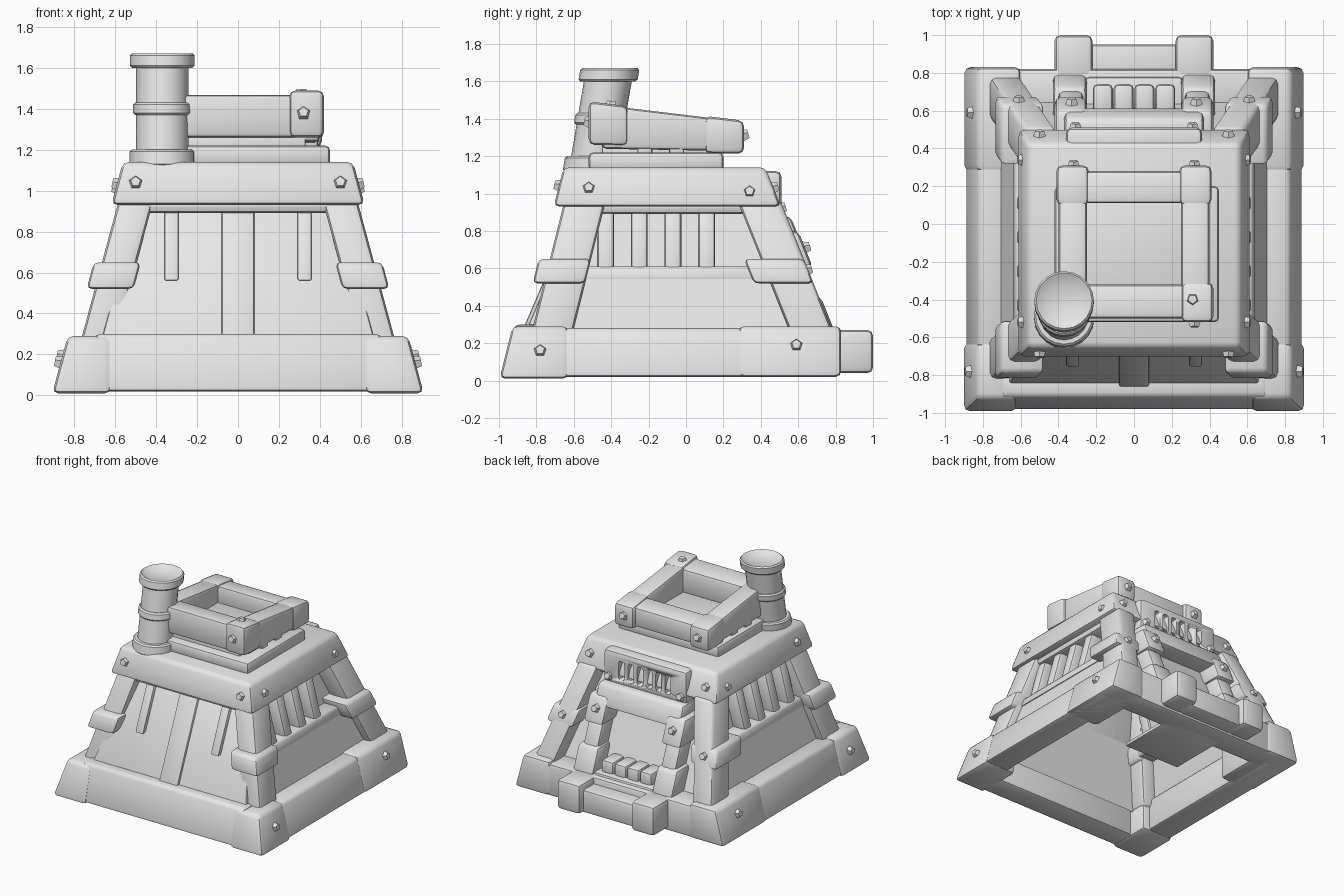
import bpy, bmesh, math
from mathutils import Vector

if "Cube" in bpy.data.objects:
    bpy.data.objects.remove(bpy.data.objects["Cube"], do_unlink=True)

COLOUR = (.8, .8, .8, 1)
grey = bpy.data.materials.new("plain_grey")
grey.use_nodes = True
grey.diffuse_color = COLOUR
grey.node_tree.nodes["Principled BSDF"].inputs["Base Color"].default_value = COLOUR

# How far the sides, front, flared front wall and back lean inwards per unit of height
SIDE_SLOPE, FRONT_SLOPE, FLARE_SLOPE, BACK_SLOPE = .27, .25, .43, .4
# The crate gets lower towards the back, measured from its base
CRATE_BASE, CRATE_DROP = 1.2, .43


def finish(name, bm, mirror=False):
    """Turn a bmesh into a smooth shaded object, optionally mirrored in x."""
    bmesh.ops.recalc_face_normals(bm, faces=bm.faces)
    mesh = bpy.data.meshes.new(name)
    bm.to_mesh(mesh)
    bm.free()
    mesh.materials.append(grey)
    part = bpy.data.objects.new(name, mesh)
    bpy.context.collection.objects.link(part)
    bpy.ops.object.select_all(action='DESELECT')
    part.select_set(True)
    bpy.context.view_layer.objects.active = part
    bpy.ops.object.shade_smooth_by_angle(angle=math.radians(38))
    if mirror:
        part.modifiers.new("mirror", 'MIRROR')
    return part


def box(name, x, y, z, lean="", bevel=.025, mirror=False, hollow=False, outer_only=False):
    """Rounded box from ranges; lean letters pull it onto the sloping sides."""
    bm = bmesh.new()
    bmesh.ops.create_cube(bm)
    for vert in bm.verts:
        px, py, pz = x[vert.co.x > 0], y[vert.co.y > 0], z[vert.co.z > 0]
        outer_x = not outer_only or abs(px) == max(map(abs, x))
        outer_y = not outer_only or abs(py) == max(map(abs, y))
        vert.co = px, py, pz
        if "x" in lean and outer_x:
            vert.co.x -= math.copysign(SIDE_SLOPE * pz, px)
        if "y" in lean and outer_y:
            vert.co.y -= BACK_SLOPE * pz if py > 0 else -FRONT_SLOPE * pz
        if "f" in lean:
            vert.co.y += FLARE_SLOPE * pz
        if "z" in lean:
            vert.co.z += (CRATE_BASE - pz) * (py + .5) * CRATE_DROP
    bm.normal_update()
    if hollow:
        flat = [face for face in bm.faces if abs(face.normal.z) > .9]
        bmesh.ops.delete(bm, geom=flat, context='FACES_ONLY')
    else:
        bmesh.ops.bevel(bm, geom=bm.edges[:], offset=bevel, segments=2,
                        profile=.5, affect='EDGES', clamp_overlap=True)
    return finish(name, bm, mirror)


def bolt(name, position, normal, mirror=True):
    """Five-sided bolt head facing along the normal."""
    bm = bmesh.new()
    bmesh.ops.create_cone(bm, cap_ends=True, segments=5, radius1=.042, radius2=.025, depth=.05)
    bm.transform(Vector(normal).to_track_quat('Z', 'Y').to_matrix().to_4x4())
    bmesh.ops.translate(bm, verts=bm.verts, vec=position)
    return finish(name, bm, mirror)


def pipe(name, radius, bottom, top, dish=False, steps=20):
    """Section of the leaning chimney with softened rims."""
    rim = .01
    profile = [(radius - rim, bottom), (radius, bottom + rim), (radius, top - rim), (radius - rim, top)]
    if dish:
        profile.append((radius * .6, top - .03))
    bm = bmesh.new()
    rings = []
    for r, z in profile:
        turns = [math.tau * k / steps for k in range(steps)]
        rings.append([bm.verts.new((r * math.cos(t) - .37, r * math.sin(t) + .17 * z - .69, z))
                      for t in turns])
    for low, high in zip(rings, rings[1:]):
        for k in range(steps):
            bm.faces.new((low[k - 1], low[k], high[k], high[k - 1]))
    bm.faces.new(rings[0])
    bm.faces.new(rings[-1])
    return finish(name, bm)


FRONT, BACK, SIDE = (0, -1, .2), (0, 1, .3), (1, 0, .2)

# Hollow base frame: four beams and heavier corners
box("base_front_beam", x=(-.7, .7), y=(-.99, -.78), z=(.02, .3), lean="y", outer_only=True)
box("base_back_beam", x=(-.7, .7), y=(.6, .82), z=(.02, .27))
box("base_side_beam", x=(.68, .9), y=(-.8, .7), z=(.02, .28), lean="x", mirror=True, outer_only=True)
box("base_front_corner", x=(.62, .91), y=(-1, -.63), z=(.01, .29), lean="xy",
    bevel=.03, mirror=True, outer_only=True)
box("base_back_corner", x=(.6, .91), y=(.28, .83), z=(.02, .29), lean="x",
    bevel=.03, mirror=True, outer_only=True)
bolt("base_front_bolt", (.87, -.78, .16), SIDE)
bolt("base_back_bolt", (.86, .59, .19), SIDE)

# Body walls, with the upper sides set back above a ledge
WALL_DEPTH = (-.8, .75)
box("lower_walls", x=(-.78, .78), y=WALL_DEPTH, z=(.2, .6), lean="xy", hollow=True)
box("upper_walls", x=(-.68, .68), y=WALL_DEPTH, z=(.6, .95), lean="xy", hollow=True)
box("side_ledge", x=(.65, .79), y=(-.56, .38), z=(.54, .61), lean="x", bevel=.015, mirror=True)
for i in range(4):
    middle = .18 * i - .43
    box("side_rib", x=(.66, .78), y=(middle - .045, middle + .045), z=(.59, .92),
        lean="x", bevel=.02, mirror=True)

# Flared front wall with upright strips
box("front_wall", x=(-.74, .74), y=(-.97, -.92), z=(.26, .9), lean="xf", bevel=.01)
box("front_centre_strip", x=(-.08, .08), y=(-.99, -.92), z=(.27, .91), lean="f", bevel=.012)
box("front_side_strip", x=(.29, .36), y=(-1, -.92), z=(.56, .91), lean="f", bevel=.012, mirror=True)

# Leaning corner columns with clamps
for end, column, clamp in (("front", (-.89, -.67), (-.95, -.67)), ("back", (.66, .89), (.57, .89))):
    box(end + "_column", x=(.67, .84), y=column, z=(.2, .96), lean="xy", bevel=.03, mirror=True)
    box(end + "_clamp", x=(.65, .88), y=clamp, z=(.52, .65), lean="xy", mirror=True)
bolt("clamp_bolt", (.61, .65, .59), BACK)

# Upper slab with a narrower underside
box("slab_underside", x=(-.56, .56), y=(-.65, .45), z=(.89, .96), bevel=.03)
box("upper_slab", x=(-.87, .87), y=(-.94, .88), z=(.93, 1.14), lean="xy", bevel=.03)
bolt("slab_front_bolt", (.5, -.68, 1.04), FRONT)
bolt("slab_back_bolt", (.5, .47, 1.03), BACK)
bolt("slab_side_front_bolt", (.59, -.52, 1.03), SIDE)
bolt("slab_side_back_bolt", (.59, .34, 1.01), SIDE)

# Vent panel with six rounded slots
panel = box("vent_panel", x=(-.36, .36), y=(.36, .51), z=(.86, 1.12), bevel=.03)
for i in range(6):
    middle = .08 * i - .2
    cutter = box("slot_cutter", x=(middle - .025, middle + .025), y=(.46, .7), z=(.91, 1.06), bevel=.02)
    cut = panel.modifiers.new("slot", 'BOOLEAN')
    cut.operation = 'DIFFERENCE'
    cut.object = cutter
    bpy.context.view_layer.objects.active = panel
    bpy.ops.object.modifier_apply(modifier=cut.name)
    bpy.data.objects.remove(cutter, do_unlink=True)
bolt("vent_bolt", (.31, .51, .92), BACK)

# Doorway at the back: stepped posts, lintel, sill, porch and floor
box("door_post_foot", x=(.25, .43), y=(.7, .9), z=(.25, .45), lean="y", bevel=.03, mirror=True)
box("door_post", x=(.27, .4), y=(.7, .88), z=(.4, .66), lean="y", mirror=True)
box("door_top_corner", x=(.25, .42), y=(.7, .92), z=(.6, .8), lean="y", bevel=.03, mirror=True)
box("door_lintel", x=(-.37, .37), y=(.7, .91), z=(.72, .88), lean="y", bevel=.03)
bolt("door_bolt", (.33, .64, .71), BACK)
box("door_sill", x=(-.26, .26), y=(.5, .78), z=(.14, .29))
for i in range(4):
    middle = .11 * i - .165
    box("sill_log", x=(middle - .053, middle + .053), y=(.57, .74), z=(.25, .38))
box("porch_beam", x=(-.25, .25), y=(.74, .95), z=(.04, .22))
box("porch_block", x=(.22, .42), y=(.74, 1), z=(.04, .27), bevel=.03, mirror=True)
box("room_floor", x=(-.25, .25), y=(.2, .7), z=(.02, .05), bevel=.01)

# Plinth and pegs below the crate
box("plinth", x=(-.42, .45), y=(-.52, .2), z=(1.12, 1.22))
box("crate_core", x=(-.33, .33), y=(-.45, .14), z=(1.18, 1.27), bevel=.01)
for middle in (-.22, -.05):
    box("side_peg", x=(.3, .39), y=(middle - .04, middle + .04), z=(1.19, 1.29), bevel=.015, mirror=True)
for i in range(5):
    middle = .1 * i - .2
    box("back_peg", x=(middle - .03, middle + .03), y=(.12, .18), z=(1.19, 1.27), bevel=.015)

# Open crate, getting lower towards the back
box("crate_front_beam", x=(-.4, .4), y=(-.5, -.32), z=(1.26, 1.47), lean="z")
box("crate_back_beam", x=(-.36, .36), y=(.11, .28), z=(1.24, 1.47), lean="z")
box("crate_side_beam", x=(.25, .4), y=(-.45, .2), z=(1.24, 1.48), lean="z", mirror=True)
box("crate_front_corner", x=(.25, .42), y=(-.52, -.31), z=(1.26, 1.49), lean="z", bevel=.03)
box("crate_back_corner", x=(.24, .41), y=(.1, .31), z=(1.22, 1.49), lean="z", bevel=.03, mirror=True)
bolt("crate_front_bolt", (.32, -.52, 1.38), FRONT, mirror=False)
bolt("crate_top_bolt", (.31, -.4, 1.47), (0, .1, 1), mirror=False)
bolt("crate_back_bolt", (.32, .31, 1.31), BACK)

# Leaning chimney with foot, ring and dished cap
pipe("chimney_foot", .16, 1.12, 1.2)
pipe("chimney_shaft", .128, 1.15, 1.63)
pipe("chimney_ring", .143, 1.37, 1.43)
pipe("chimney_cap", .158, 1.6, 1.67, dish=True)
